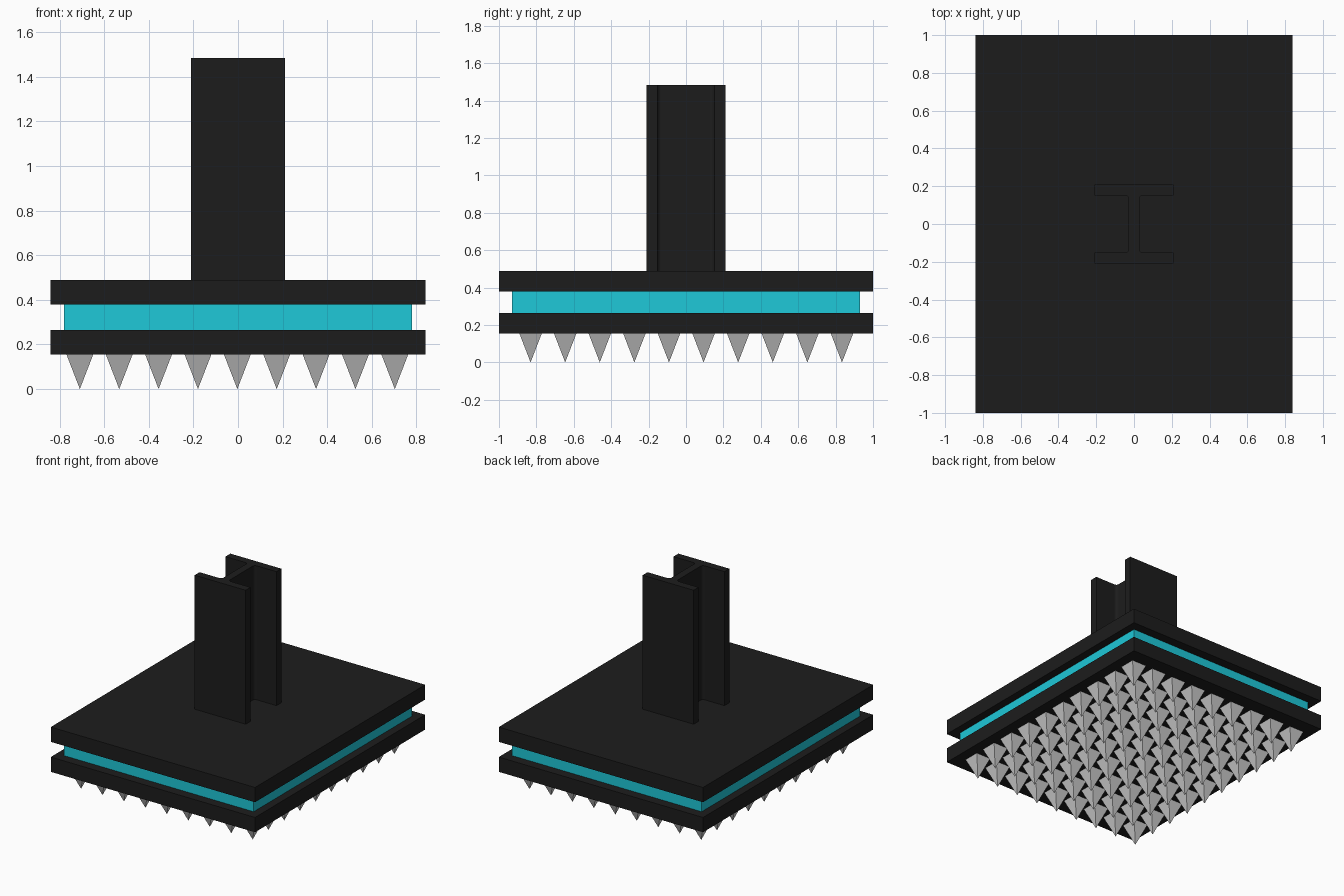
import bpy, bmesh
from math import sin, cos, pi
from mathutils import Matrix

if "Cube" in bpy.data.objects:
    bpy.data.objects.remove(bpy.data.objects["Cube"])


def material(name, rgb):
    m = bpy.data.materials.new(name)
    m.diffuse_color = (*rgb, 1)
    m.use_nodes = True
    m.node_tree.nodes["Principled BSDF"].inputs["Base Color"].default_value = m.diffuse_color
    return m


black = material("black", (0.012, 0.012, 0.012))
cyan = material("cyan", (0.013, 0.58, 0.69))


def finish(name, bm, mat=None):
    bmesh.ops.recalc_face_normals(bm, faces=bm.faces)
    me = bpy.data.meshes.new(name)
    bm.to_mesh(me)
    bm.free()
    ob = bpy.data.objects.new(name, me)
    bpy.context.collection.objects.link(ob)
    if mat:
        me.materials.append(mat)
    return ob


def slab(name, hx, hy, z0, z1, mat):
    bm = bmesh.new()
    size = Matrix.Diagonal((2 * hx, 2 * hy, z1 - z0, 1))
    bmesh.ops.create_cube(bm, size=1, matrix=Matrix.Translation((0, 0, (z0 + z1) / 2)) @ size)
    return finish(name, bm, mat)


# Plates with the coloured pad between them
slab("lower_plate", 0.84, 1.0, 0.155, 0.265, black)
slab("middle_pad", 0.78, 0.93, 0.265, 0.378, cyan)
slab("upper_plate", 0.84, 1.0, 0.378, 0.488, black)

# I-beam column: one quarter of the profile, mirrored to the other three
W, H, FLANGE, WEB, R = 0.21, 0.21, 0.152, 0.028, 0.02
quarter = [(W, H), (W, FLANGE)]
for i in range(5):
    a = pi / 2 + i * pi / 8
    quarter.append((WEB + R + R * cos(a), FLANGE - R + R * sin(a)))
right = quarter + [(x, -y) for x, y in reversed(quarter)]
profile = right + [(-x, y) for x, y in reversed(right)]
bm = bmesh.new()
base = bm.faces.new([bm.verts.new((x, y, 0.488)) for x, y in profile])
ext = bmesh.ops.extrude_face_region(bm, geom=[base], use_keep_orig=True)
top = [v for v in ext["geom"] if isinstance(v, bmesh.types.BMVert)]
bmesh.ops.translate(bm, verts=top, vec=(0, 0, 1.484 - 0.488))
finish("column", bm, black)

# Grid of four-sided spikes pointing down
bm = bmesh.new()
S, TOP = 0.06, 0.155
for i in range(9):
    x = -0.709 + i * 0.1765
    for j in range(10):
        y = -0.831 + j * 0.185
        ring = [bm.verts.new((x + dx * S, y + dy * S, TOP))
                for dx, dy in ((-1, -1), (1, -1), (1, 1), (-1, 1))]
        tip = bm.verts.new((x, y, 0))
        bm.faces.new(ring)
        for k in range(4):
            bm.faces.new((ring[k], ring[(k + 1) % 4], tip))
finish("spikes", bm)
